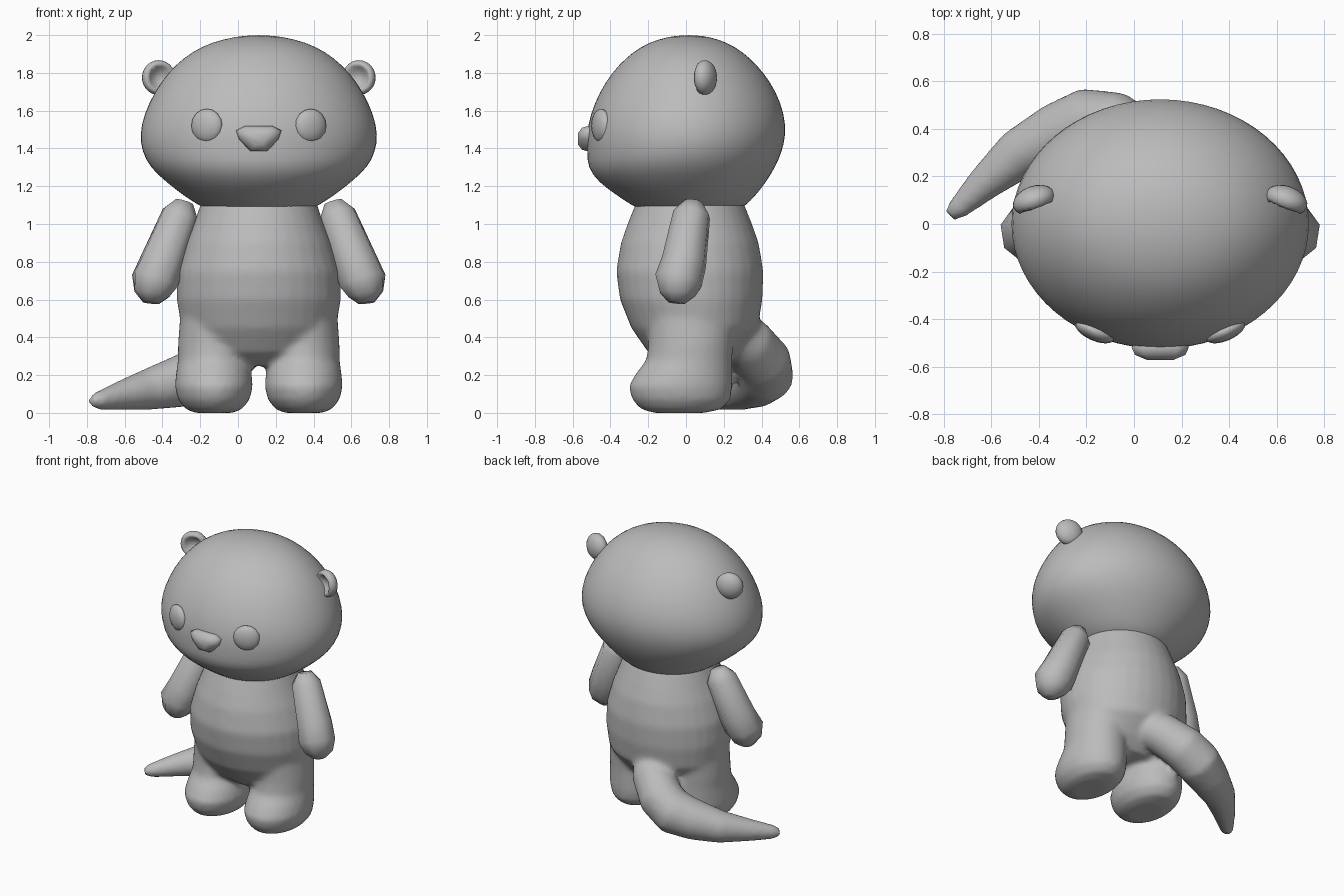
import bpy, bmesh, math
from mathutils import Vector, Matrix

if "Cube" in bpy.data.objects:
    bpy.data.objects.remove(bpy.data.objects["Cube"])

CENTRE_X = 0.11  # the tail sticks out to the right, so the body sits off centre

grey = bpy.data.materials.new("plain grey")
grey.use_nodes = True
grey.diffuse_color = (0.5, 0.5, 0.5, 1)
grey.node_tree.nodes["Principled BSDF"].inputs["Base Color"].default_value = (0.5, 0.5, 0.5, 1)


def skin(bm, rings):
    """Bridge rings of points into a closed skin."""
    loops = [[bm.verts.new(p) for p in ring] for ring in rings]
    n = len(loops[0])
    for a, b in zip(loops, loops[1:]):
        for i in range(n):
            j = (i + 1) % n
            bm.faces.new((a[i], a[j], b[j], b[i]))
    bm.faces.new(loops[0][::-1])
    bm.faces.new(loops[-1])


def stack(bm, profile, x=0, n=32):
    """Horizontal ellipses: height, half width, front y, back y."""
    rings = []
    for z, w, front, back in profile:
        mid, depth = (front + back) / 2, (back - front) / 2
        angles = [math.tau * i / n for i in range(n)]
        rings.append([(x + w * math.cos(a), mid + depth * math.sin(a), z) for a in angles])
    skin(bm, rings)


def tube(bm, path, n):
    """Round sections along a path: x, y, z, radius."""
    pts = [Vector(p[:3]) for p in path]
    rings = []
    for i, p in enumerate(pts):
        t = (pts[min(i + 1, len(pts) - 1)] - pts[max(i - 1, 0)]).normalized()
        u = t.cross(Vector((0, 1, 0.3))).normalized()
        v = t.cross(u)
        r = path[i][3]
        angles = [math.tau * (k + 0.5) / n for k in range(n)]
        rings.append([p + r * (u * math.cos(a) + v * math.sin(a)) for a in angles])
    skin(bm, rings)


def finish(name, bm):
    bmesh.ops.recalc_face_normals(bm, faces=bm.faces)
    for f in bm.faces:
        f.smooth = True
    mesh = bpy.data.meshes.new(name)
    bm.to_mesh(mesh)
    bm.free()
    mesh.materials.append(grey)
    obj = bpy.data.objects.new(name, mesh)
    obj.location.x = CENTRE_X
    bpy.context.collection.objects.link(obj)
    return obj


# Body, legs and tail, fused into one soft skin
bm = bmesh.new()
stack(bm, [(.25, .2, -.1, .2), (.32, .34, -.2, .27), (.45, .41, -.29, .38),
           (.6, .435, -.35, .405), (.75, .43, -.37, .41), (.9, .385, -.345, .385),
           (1.0, .345, -.31, .35), (1.1, .31, -.27, .31), (1.16, .29, -.25, .28)])
for side in (-1, 1):
    stack(bm, [(.0, .1, -.17, .1), (.02, .15, -.24, .19), (.07, .19, -.285, .235),
               (.14, .207, -.305, .245), (.21, .2, -.265, .245), (.28, .19, -.21, .245),
               (.36, .19, -.2, .25), (.5, .18, -.2, .26), (.6, .15, -.15, .2)], x=side * .238)
tube(bm, [(.02, .2, .46, .12), (-.08, .33, .37, .14), (-.2, .41, .27, .15),
          (-.31, .42, .2, .152), (-.44, .37, .16, .135), (-.6, .29, .12, .107),
          (-.74, .17, .09, .075), (-.85, .065, .065, .048), (-.885, .035, .06, .03)], 16)
body = finish("body_legs_and_tail", bm)
fuse = body.modifiers.new("fuse", 'REMESH')
fuse.mode = 'VOXEL'
fuse.voxel_size = 0.018
fuse.use_smooth_shade = True
soften = body.modifiers.new("soften", 'SMOOTH')
soften.factor = 0.5
soften.iterations = 8

# Head with a slightly forward muzzle
bm = bmesh.new()
stack(bm, [(1.06, .25, -.22, .26), (1.1, .32, -.29, .32), (1.15, .4, -.365, .37),
           (1.22, .49, -.465, .425), (1.3, .58, -.525, .475), (1.38, .62, -.525, .51),
           (1.47, .635, -.53, .532), (1.58, .612, -.51, .525), (1.7, .555, -.46, .48),
           (1.8, .485, -.395, .415), (1.88, .4, -.32, .34), (1.94, .305, -.24, .26),
           (1.98, .19, -.145, .17), (2.0, .06, -.04, .07)])
head = finish("head", bm)
head.modifiers.new("round", 'SUBSURF').levels = 1
head.modifiers["round"].render_levels = 1

# Nose: a rounded triangle pad
bm = bmesh.new()
outline = [(-.12, .045), (-.075, .068), (.075, .068), (.12, .045),
           (.105, .0), (.045, -.065), (-.045, -.065), (-.105, .0)]
skin(bm, [[(x * k, y, 1.45 + z * k) for x, z in outline]
          for y, k in ((-.46, .8), (-.52, 1), (-.55, .88), (-.572, .45))])
finish("nose", bm)

for side, label in ((-1, "right"), (1, "left")):
    # Arm
    bm = bmesh.new()
    tube(bm, [(side * (x - .0), y, z, r) for x, y, z, r in (
        (.395, .04, 1.118, .05), (.415, .03, 1.05, .102), (.51, -.01, .8, .122),
        (.55, -.04, .7, .13), (.565, -.045, .63, .1), (.57, -.05, .582, .045))], 8)
    finish(label + "_arm", bm)

    # Eye: a flattened button lying on the face
    bm = bmesh.new()
    bmesh.ops.create_uvsphere(bm, u_segments=16, v_segments=8, radius=.09)
    place = (Matrix.Translation((side * .275, -.45, 1.52))
             @ Matrix.Rotation(side * .42, 4, 'Z') @ Matrix.Diagonal((1, .45, 1, 1)))
    bmesh.ops.transform(bm, matrix=place, verts=bm.verts)
    finish(label + "_eye", bm)

    # Ear: a small cup opening forwards
    bm = bmesh.new()
    bmesh.ops.create_uvsphere(bm, u_segments=20, v_segments=14, radius=.092)
    for v in bm.verts:
        rim = math.hypot(v.co.x, v.co.z) / .092
        if v.co.y < 0 and rim < .8:
            v.co.y += .11 * (1 - (rim / .8) ** 2)
    place = (Matrix.Translation((side * .53, .1, 1.775))
             @ Matrix.Rotation(-side * .35, 4, 'Z') @ Matrix.Diagonal((1, .65, 1, 1)))
    bmesh.ops.transform(bm, matrix=place, verts=bm.verts)
    finish(label + "_ear", bm)
